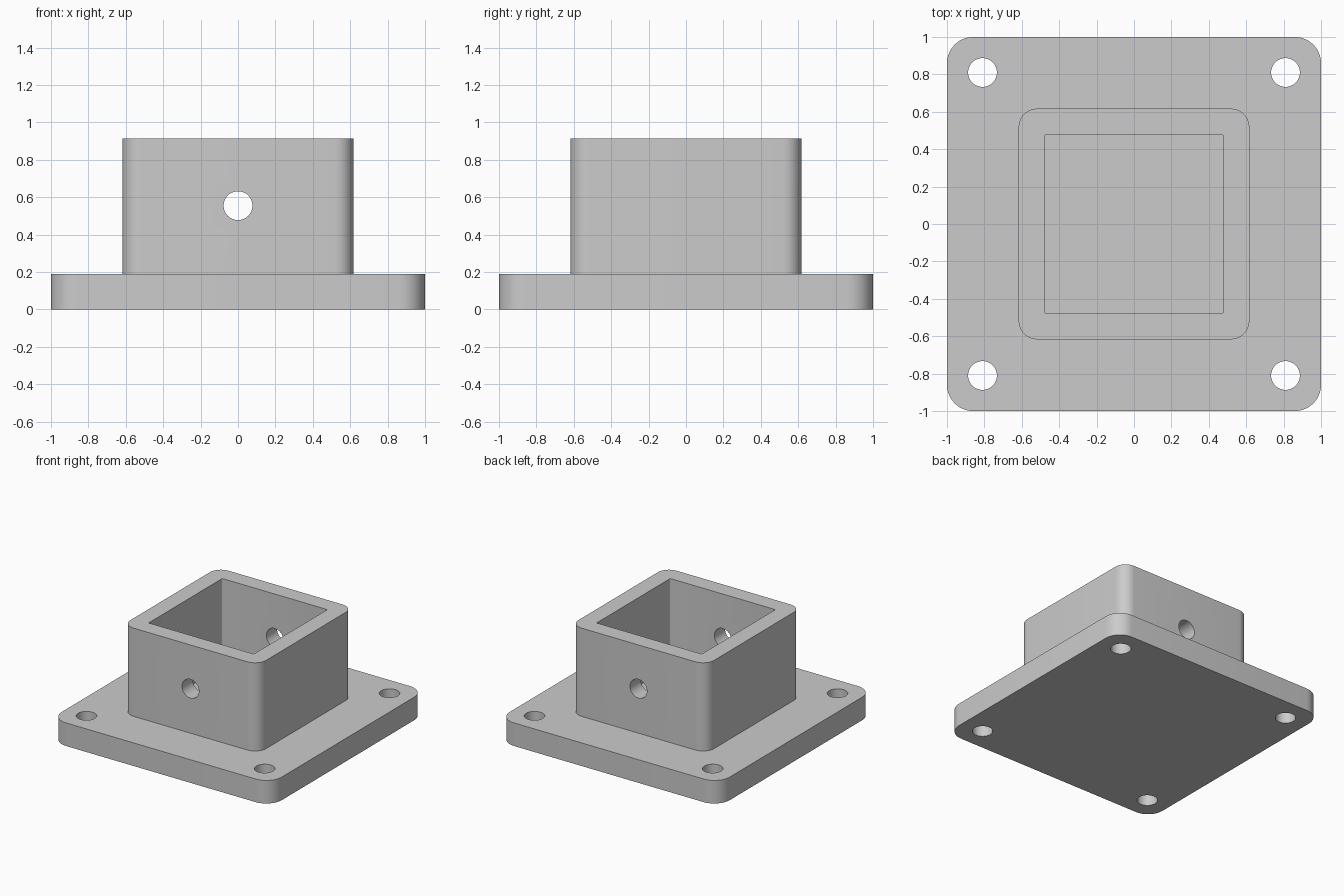
import bpy, bmesh, math

cube = bpy.data.objects.get("Cube")
if cube:
    bpy.data.objects.remove(cube, do_unlink=True)

PLATE_TOP, TOP = 0.19, 0.915
HOLE_R, HOLE_POS, PIN_Z = 0.077, 0.81, 0.555

grey = bpy.data.materials.new("light grey")
grey.use_nodes = True
grey.diffuse_color = (0.6, 0.6, 0.6, 1)
grey.node_tree.nodes["Principled BSDF"].inputs["Base Color"].default_value = grey.diffuse_color


def add_object(name, bm):
    mesh = bpy.data.meshes.new(name)
    bmesh.ops.recalc_face_normals(bm, faces=bm.faces)
    bm.to_mesh(mesh)
    bm.free()
    mesh.materials.append(grey)
    obj = bpy.data.objects.new(name, mesh)
    bpy.context.collection.objects.link(obj)
    return obj


def rounded_block(name, half, z0, z1, radius, steps=10):
    """Square prism with rounded vertical edges."""
    bm = bmesh.new()
    ring = []
    for corner in range(4):
        mid = math.pi / 4 + corner * math.pi / 2
        cx = math.copysign(half - radius, math.cos(mid))
        cy = math.copysign(half - radius, math.sin(mid))
        for i in range(steps + 1):
            a = (corner + i / steps) * math.pi / 2
            ring.append(bm.verts.new((cx + radius * math.cos(a), cy + radius * math.sin(a), z0)))
    base = bm.faces.new(ring)
    top = bmesh.ops.extrude_face_region(bm, geom=[base], use_keep_orig=True)
    for v in top["geom"]:
        if isinstance(v, bmesh.types.BMVert):
            v.co.z = z1
    return add_object(name, bm)


def drill(name, location, depth, tilt=0):
    bm = bmesh.new()
    bmesh.ops.create_cone(bm, cap_ends=True, segments=48, radius1=HOLE_R, radius2=HOLE_R, depth=depth)
    obj = add_object(name, bm)
    obj.location = location
    obj.rotation_euler.x = tilt
    return obj


def combine(target, tool, operation):
    """Apply a boolean and discard the tool."""
    tool.hide_render = True
    bpy.context.view_layer.update()
    mod = target.modifiers.new("boolean", "BOOLEAN")
    mod.operation, mod.solver, mod.object = operation, "EXACT", tool
    bpy.context.view_layer.objects.active = target
    bpy.ops.object.modifier_apply(modifier=mod.name)
    bpy.data.objects.remove(tool, do_unlink=True)


# Base plate joined with the square socket
body = rounded_block("flanged_socket", 1.0, 0, PLATE_TOP, 0.14)
combine(body, rounded_block("socket_wall", 0.617, 0.05, TOP, 0.1), "UNION")

# Open pocket for the post
combine(body, rounded_block("pocket_cutter", 0.478, PLATE_TOP, TOP + 0.2, 0.01, 4), "DIFFERENCE")

# Mounting holes in the plate corners
for sx in (-1, 1):
    for sy in (-1, 1):
        combine(body, drill("bolt_cutter", (sx * HOLE_POS, sy * HOLE_POS, 0.1), 0.6), "DIFFERENCE")

# Cross hole through the front and back walls
combine(body, drill("pin_cutter", (0, 0, PIN_Z), 2, math.pi / 2), "DIFFERENCE")

# Smooth rounded corners and bores, crisp edges elsewhere
bpy.ops.object.select_all(action="DESELECT")
body.select_set(True)
bpy.context.view_layer.objects.active = body
bpy.ops.object.shade_smooth_by_angle(angle=math.radians(30))
